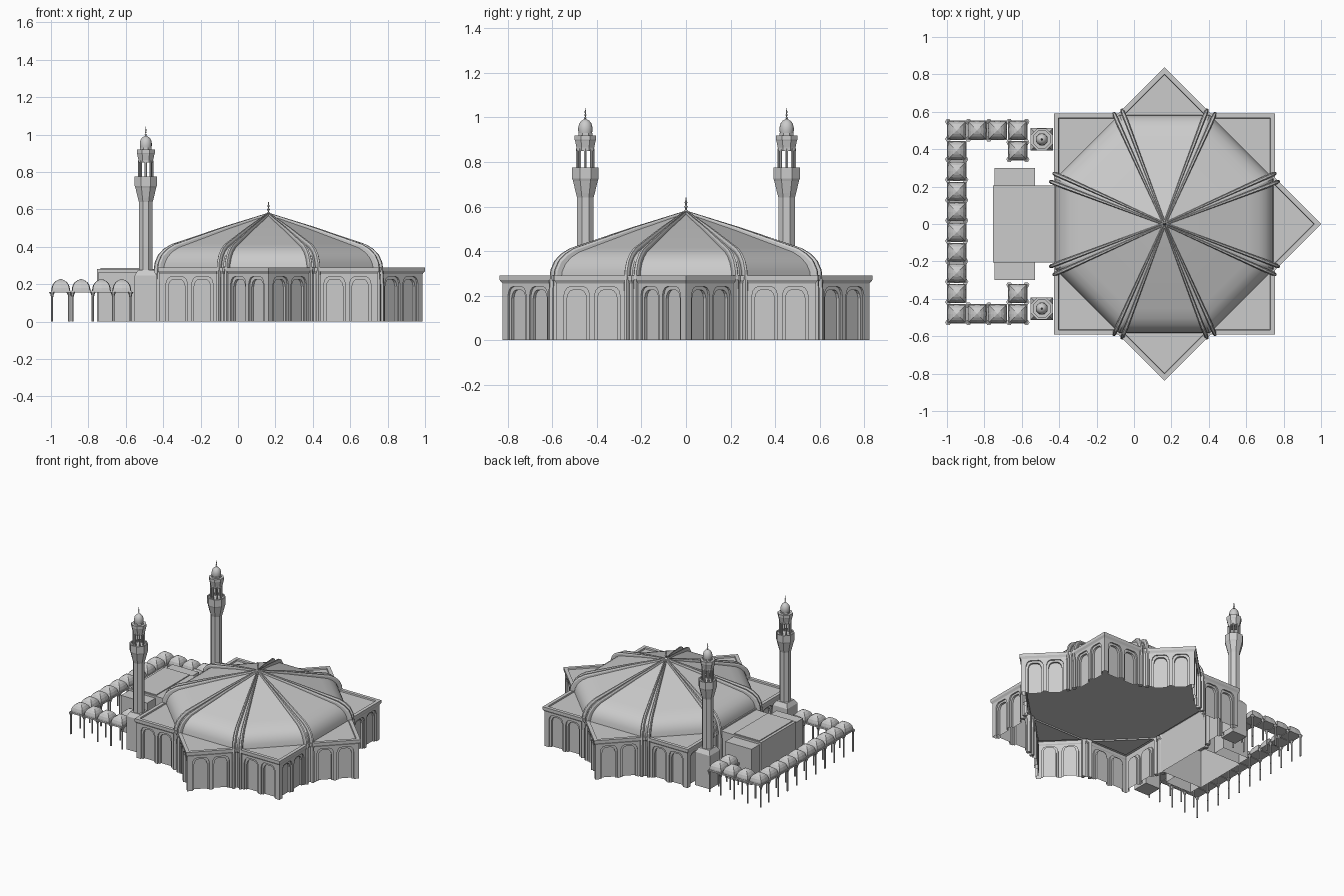
import bpy, bmesh, math
from math import cos, sin, pi, radians
from mathutils import Vector as V

if "Cube" in bpy.data.objects:
    bpy.data.objects.remove(bpy.data.objects["Cube"])

stone = bpy.data.materials.new("pale_grey_stone")
stone.use_nodes = True
GREY = (0.6, 0.6, 0.6, 1)
stone.diffuse_color = GREY
stone.node_tree.nodes["Principled BSDF"].inputs["Base Color"].default_value = GREY

CX = 0.163                      # centre of the hall
A = 0.583                       # distance from centre to every wall plane
C8 = cos(pi / 8)
PROFILE = [(.585, .27), (.58, .31), (.565, .345), (.54, .372), (.505, .395),
           (.45, .415), (.34, .455), (.23, .495), (.11, .535), (.0, .572)]


def finish(name, bm, smooth=None, merge=True):
    if merge:
        bmesh.ops.remove_doubles(bm, verts=bm.verts, dist=1e-5)
        bmesh.ops.recalc_face_normals(bm, faces=bm.faces)
    me = bpy.data.meshes.new(name)
    bm.to_mesh(me)
    bm.free()
    me.materials.append(stone)
    ob = bpy.data.objects.new(name, me)
    bpy.context.collection.objects.link(ob)
    if smooth:
        bpy.ops.object.select_all(action='DESELECT')
        ob.select_set(True)
        bpy.context.view_layer.objects.active = ob
        bpy.ops.object.shade_smooth_by_angle(angle=radians(smooth))
    return ob


def face(bm, pts):
    return bm.faces.new([bm.verts.new(p) for p in pts])


def loft(bm, rings, start=True, end=True, closed=True):
    """Skin a list of equal rings of points, with optional end caps."""
    rows = [[bm.verts.new(p) for p in r] for r in rings]
    n = len(rows[0])
    for a, b in zip(rows, rows[1:]):
        for i in range(n if closed else n - 1):
            j = (i + 1) % n
            bm.faces.new((a[i], a[j], b[j], b[i]))
    if start:
        bm.faces.new(rows[0][::-1])
    if end:
        bm.faces.new(rows[-1])


def lathe(bm, x, y, prof, n=8, turn=0.0, start=True, end=True):
    loft(bm, [[V((x + r * cos(turn + 2 * pi * i / n), y + r * sin(turn + 2 * pi * i / n), z))
               for i in range(n)] for r, z in prof], start, end)


def box(bm, x0, x1, y0, y1, z0, z1, bottom=True):
    loft(bm, [[V(p + (z,)) for p in ((x0, y0), (x1, y0), (x1, y1), (x0, y1))]
              for z in (z0, z1)], start=bottom)


def finial(bm, x, y, z, h, r):
    """Thin spire threaded with beads that shrink upward."""
    prof = [(r * .4, z)]
    for i in range(3):
        b = z + h * (.1 + .24 * i)
        k = r * (1 - .2 * i)
        prof += [(r * .35, b), (k, b + h * .08), (r * .35, b + h * .16)]
    lathe(bm, x, y, prof + [(.0005, z + h)], 8)


# Eight-pointed hall; the west point gives way to the entrance block
def polar(r, a):
    return V((r * cos(a), r * sin(a), 0))


outline = []
for k in range(8):
    outline.append((polar(A / C8, (k - .5) * pi / 4), False))
    if k != 4:
        outline.append((polar(A * math.sqrt(2), k * pi / 4), True))


def arch(s0, s1, h):
    left = [(s0, 0), (s0, h - .04), (s0 + .006, h - .018), (s0 + .016, h - .005), (s0 + .03, h)]
    return left + [(s0 + s1 - s, z) for s, z in reversed(left)]


def wall(bm, a, b, bays, top):
    d = (b - a).normalized()
    out = V((d.y, -d.x, 0))

    def at(s, z, depth):
        p = a + d * s - out * depth
        return V((CX + p.x, p.y, z))
    length = (b - a).length
    path = [(0, 0)]
    for s0, s1 in bays:
        outer, inner = arch(s0, s1, .24), arch(s0 + .013, s1 - .013, .226)
        path += outer
        steps = [[at(s, z, q) for s, z in loop]
                 for loop, q in ((outer, 0), (outer, .01), (inner, .01), (inner, .025))]
        loft(bm, steps, False, True, closed=False)
    path += [(length, 0), (length, top), (0, top)]
    face(bm, [at(s, z, 0) for s, z in path])


bm = bmesh.new()
for i, (a, tip_a) in enumerate(outline):
    b, tip_b = outline[(i + 1) % len(outline)]
    L = (b - a).length
    bays = [(.035, .15), (.172, .287)]
    if tip_b:
        bays = [(L - e, L - s) for s, e in reversed(bays)]
    wall(bm, a, b, bays if tip_a or tip_b else [], .255)
# Cornice, parapet and flat roof
rings = []
for off, z in ((0, .255), (.004, .262), (.009, .27), (.009, .29), (-.016, .29), (-.018, .28)):
    k = 1 + off / A
    rings.append([V((CX + p.x * k, p.y * k, z)) for p, _ in outline])
loft(bm, rings, False, True)
finish("star_hall", bm)

# Main dome: eight separate curved panels
bm = bmesh.new()
for k in range(8):
    a0, a1 = (k - .5) * pi / 4, (k + .5) * pi / 4
    rings = [[polar(max(r, .002) / C8, a) + V((CX, 0, z)) for a in (a0, a1)] for r, z in PROFILE]
    loft(bm, rings, False, False, closed=False)
finish("main_dome", bm, 40, merge=False)

# Paired ribs running from the ground to the crown
bm = bmesh.new()
path = [V((.637, 0)), V((.637, .2))] + [V((r / C8, z)) for r, z in PROFILE]
for k in range(8):
    ang = (k + .5) * pi / 4
    u, t = polar(1, ang), polar(1, ang + pi / 2)
    for side in (-1, 1):
        rings = []
        for i, p in enumerate(path):
            tan = (path[min(i + 1, len(path) - 1)] - path[max(i - 1, 0)]).normalized()
            n = V((tan.y, -tan.x))
            f = min(1, p.x / .6)
            mid, half = side * (.004 + .019 * f), .004 + .007 * f
            ring = []
            for lift, w in ((-.012, -half), (-.012, half), (.01, half), (.02, half * .5),
                            (.02, -half * .5), (.01, -half)):
                q = p + n * lift * (.45 + .55 * f)
                ring.append(V((CX, 0, q.y)) + u * q.x + t * (mid + w))
            rings.append(ring)
        loft(bm, rings)
finish("dome_ribs", bm)

bm = bmesh.new()
finial(bm, CX, 0, .565, .08, .011)
finish("dome_finial", bm, 40)

# Entrance block with lower side wings, open underneath
bm = bmesh.new()
box(bm, -.755, -.42, -.205, .205, 0, .28, bottom=False)
box(bm, -.735, -.53, -.195, .195, .28, .286)
for s in (-1, 1):
    y0, y1 = sorted((s * .205, s * .3))
    box(bm, -.745, -.53, y0, y1, 0, .265, bottom=False)
finish("entrance_block", bm, merge=False)

# Two minarets
for s, side in ((-1, "front"), (1, "back")):
    x, y = -.493, s * .452
    bm = bmesh.new()
    q = math.sqrt(2)
    lathe(bm, x, y, [(.06 * q, 0), (.06 * q, .245), (.042 * q, .275)], 4, pi / 4)
    lathe(bm, x, y, [(.04, .27), (.04, .64), (.046, .66), (.06, .715), (.064, .725),
                     (.064, .776), (.055, .776), (.055, .768)], 8, pi / 8)
    for k in range(8):
        a = k * pi / 4
        lathe(bm, x + .036 * cos(a), y + .036 * sin(a), [(.0065, .765), (.0065, .86)], 6)
    lathe(bm, x, y, [(.042, .85), (.043, .865), (.05, .895), (.052, .9), (.052, .92),
                     (.034, .92), (.034, .93)], 8, pi / 8)
    finish(side + "_minaret", bm)
    bm = bmesh.new()
    lathe(bm, x, y, [(.029, .925), (.032, .94), (.032, .955), (.028, .972), (.018, .985),
                     (.004, .993)], 16)
    finial(bm, x, y, .988, .055, .007)
    finish(side + "_minaret_cap", bm, 50)

# Domed arcade wrapped round the forecourt
P = .109
cells = [(-.948, .01 + P * (j - 4.5)) for j in range(10)]
for s in (-1, 1):
    cells += [(-.948 + P * i, .01 + s * P * 4.5) for i in (1, 2, 3)]
    cells.append((-.948 + P * 3, .01 + s * P * 3.5))
domes, posts = bmesh.new(), bmesh.new()
corners = {}
for x, y in cells:
    rings = []
    for r, z in ((.05, .165), (.049, .178), (.044, .195), (.034, .21), (.02, .22), (.002, .228)):
        ring = []
        for i in range(8):
            a = i * pi / 4
            k = r * (1.32 if i % 2 else 1)
            ring.append(V((x + k * cos(a), y + k * sin(a), z)))
        rings.append(ring)
    loft(domes, rings)
    box(posts, x - .052, x + .052, y - .052, y + .052, .155, .166)
    for i in (-1, 1):
        for j in (-1, 1):
            px, py = x + i * .046, y + j * .046
            corners[(round((x + i * P / 2) / P * 2), round((y + j * P / 2) / P * 2))] = (px, py)
for px, py in corners.values():
    lathe(posts, px, py, [(.006, 0), (.006, .13), (.009, .145), (.016, .157)], 6)
finish("arcade_domes", domes)
finish("arcade_columns", posts, merge=False)
